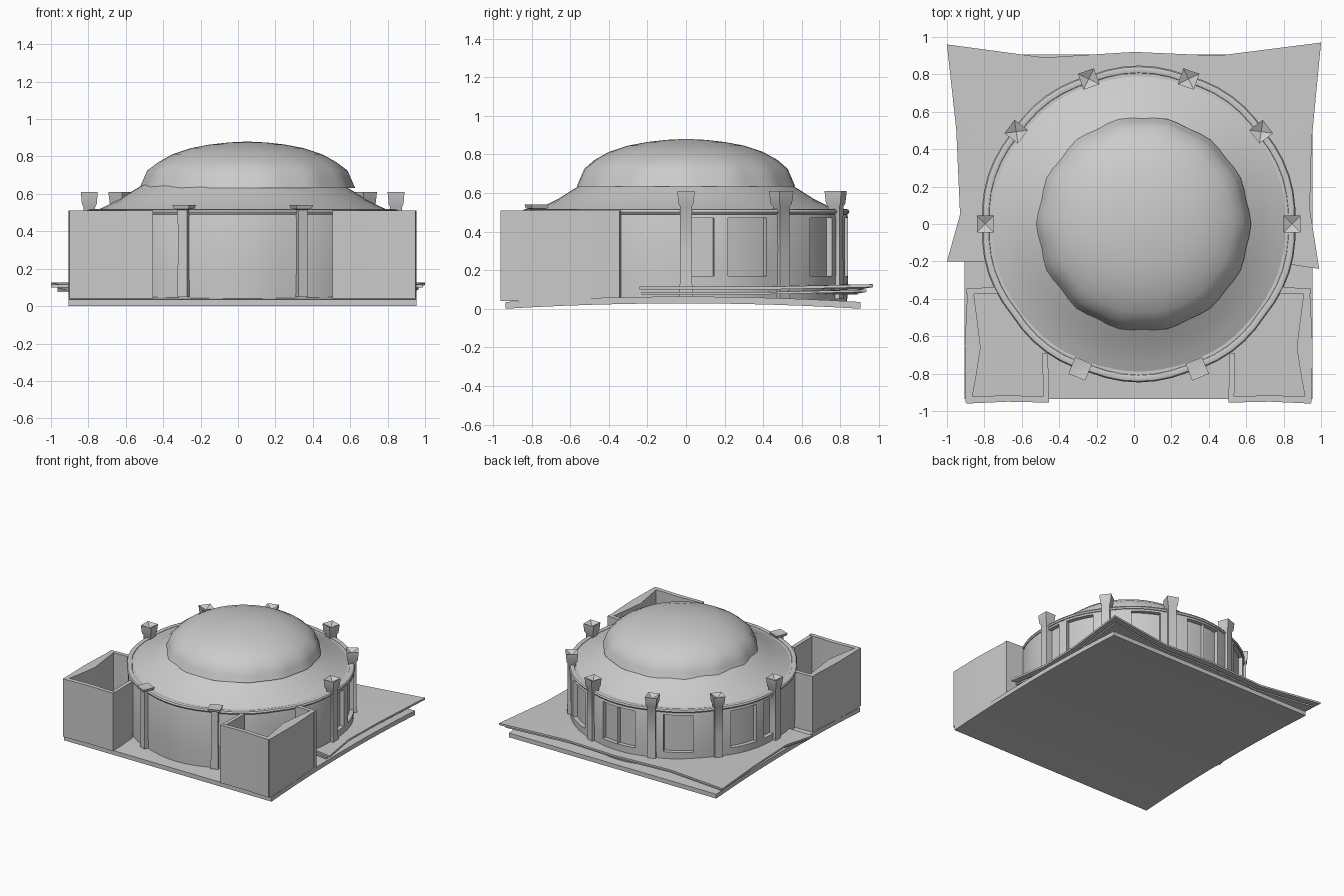
import bpy, bmesh, math
from math import sin, cos, radians, pi
from mathutils import Vector

cube = bpy.data.objects.get("Cube")
if cube:
    bpy.data.objects.remove(cube, do_unlink=True)

CX = 0.025  # axis of the hall

stone = bpy.data.materials.new("grey stone")
stone.use_nodes = True
GREY = (0.6, 0.6, 0.6, 1)
stone.diffuse_color = GREY
stone.node_tree.nodes["Principled BSDF"].inputs["Base Color"].default_value = GREY


def finish(name, bm, loc=(CX, 0, 0), angle=35):
    """Turn a bmesh into a shaded object."""
    bmesh.ops.recalc_face_normals(bm, faces=bm.faces)
    mesh = bpy.data.meshes.new(name)
    bm.to_mesh(mesh)
    bm.free()
    mesh.materials.append(stone)
    ob = bpy.data.objects.new(name, mesh)
    ob.location = loc
    bpy.context.collection.objects.link(ob)
    bpy.ops.object.select_all(action='DESELECT')
    ob.select_set(True)
    bpy.context.view_layer.objects.active = ob
    bpy.ops.object.shade_smooth_by_angle(angle=radians(angle))
    return ob


def lathe(profile, segs, wave=None, start=0.0):
    """Revolve (radius, z) points; wave(angle, ring) scales the radius."""
    bm = bmesh.new()
    rings = []
    for i, (r, z) in enumerate(profile):
        if r == 0:
            rings.append([bm.verts.new((0, 0, z))] * segs)
            continue
        ring = []
        for k in range(segs):
            a = start + 2 * pi * k / segs
            rr = r * (wave(a, i) if wave else 1)
            ring.append(bm.verts.new((rr * cos(a), rr * sin(a), z)))
        rings.append(ring)
    for lo, hi in zip(rings, rings[1:]):
        for k in range(segs):
            n = (k + 1) % segs
            quad = dict.fromkeys((lo[k], lo[n], hi[n], hi[k]))
            bm.faces.new(list(quad))
    return bm


def prism(name, pts, z0, z1, mirror=1):
    """Upright wall from a plan outline."""
    bm = bmesh.new()
    face = bm.faces.new([bm.verts.new((x * mirror, y, z0)) for x, y in pts])
    top = bmesh.ops.extrude_face_region(bm, geom=[face])["geom"]
    bmesh.ops.translate(bm, vec=(0, 0, z1 - z0),
                        verts=[v for v in top if isinstance(v, bmesh.types.BMVert)])
    return finish(name, bm)


# Ground slab, arched gently from front to back
bm = bmesh.new()
bmesh.ops.create_grid(bm, x_segments=6, y_segments=12, size=1)
for v in bm.verts:
    y = v.co.y
    v.co = (v.co.x * 0.93, y * 0.92 - 0.015, 0.028 * (1 - y * y))
slab = bmesh.ops.extrude_face_region(bm, geom=bm.faces[:])["geom"]
bmesh.ops.translate(bm, vec=(0, 0, 0.035),
                    verts=[v for v in slab if isinstance(v, bmesh.types.BMVert)])
finish("ground_slab", bm)

# Rear terrace: two thin sheets with drawn-out corners
outline = [(-1, -0.2), (-0.83, -0.2), (0.86, -0.22), (0.99, -0.24), (0.94, 0.08),
           (0.95, 0.45), (1, 0.97), (0.45, 0.9), (0, 0.92), (-0.48, 0.89),
           (-1, 0.96), (-0.95, 0.5), (-0.93, 0.05)]


def terrace(name, scale, z, thick):
    bm = bmesh.new()
    layers = []
    for h in (z, z + thick):
        ring = []
        for x, y in outline:
            lift = 0.012 if abs(x) > 0.98 and y > 0 else 0
            ring.append(bm.verts.new((x * scale, y * scale, h + lift)))
        hub = bm.verts.new((0, 0.2, h))
        for k in range(len(ring)):
            bm.faces.new((ring[k - 1], ring[k], hub))
        layers.append(ring)
    a, b = layers
    for k in range(len(a)):
        bm.faces.new((a[k - 1], a[k], b[k], b[k - 1]))
    finish(name, bm, (0, 0, 0), 25)


terrace("terrace_top", 1, 0.1, 0.015)
terrace("terrace_underlayer", 0.965, 0.075, 0.012)

# Round hall wall with recessed panels around the rear half
bm = lathe([(0.825, 0.04), (0.83, 0.17), (0.83, 0.47), (0.82, 0.51), (0.78, 0.51)], 72,
           lambda a, i: 1 + 0.012 * abs(sin(5 * a)))
windows = [(0, 10), (15, 30), (50, 65), (80, 90)]
for lo, hi in windows:
    for flip in (False, True):
        panel = []
        for f in bm.faces:
            c = f.calc_center_median()
            ang = math.degrees(math.atan2(c.y, -c.x if flip else c.x))
            if lo < ang < hi and 0.2 < c.z < 0.45:
                panel.append(f)
        if not panel:
            continue
        geom = bmesh.ops.extrude_face_region(bm, geom=panel)["geom"]
        bmesh.ops.delete(bm, geom=panel, context='FACES')
        for v in geom:
            if isinstance(v, bmesh.types.BMVert):
                v.co.x *= 0.96
                v.co.y *= 0.96
finish("hall_wall", bm)

# Sloping lower roof and its round cornice
bm = lathe([(0.81, 0.5), (0.74, 0.53), (0.66, 0.57), (0.59, 0.615), (0.53, 0.65)], 48)
finish("lower_roof", bm)
ring = [(0.815 + 0.022 * cos(t * pi / 4), 0.502 + 0.016 * sin(t * pi / 4)) for t in range(9)]
bm = lathe(ring, 60, lambda a, i: 1 + 0.012 * abs(sin(5 * a)))
bmesh.ops.remove_doubles(bm, verts=bm.verts, dist=0.0005)
finish("cornice", bm)

# Dome with a slightly wavy overhanging edge
bm = lathe([(0.5, 0.64), (0.57, 0.632), (0.55, 0.68), (0.53, 0.725), (0.475, 0.77),
            (0.4, 0.812), (0.3, 0.845), (0.2, 0.864), (0.1, 0.875), (0, 0.88)], 56,
           lambda a, i: 1 + (0.01 * cos(14 * a) if i in (1, 2, 3) else 0))
finish("dome", bm, (0.05, 0, 0), 45)

# Square pillars with flared, dished caps; low ones at the front
tall = [(0.047, 0.05), (0.043, 0.3), (0.044, 0.53), (0.056, 0.545), (0.064, 0.61), (0, 0.585)]
low = [(0.04, 0.05), (0.036, 0.3), (0.038, 0.515), (0.06, 0.52), (0.068, 0.54), (0, 0.53)]
pillars = [(0, tall), (37, tall), (71, tall), (109, tall), (143, tall), (180, tall),
           (-68, low), (-112, low)]
for n, (deg, shape) in enumerate(pillars):
    a = radians(deg)
    bm = lathe(shape, 4, start=a + pi / 4)
    rad = 0.82 if shape is tall else 0.835
    finish(f"pillar_{n + 1}", bm, (CX + rad * cos(a), rad * sin(a), 0), 30)

# Open-topped front annexes, mirrored left and right
for side, s in (("left", 1), ("right", -1)):
    prism(f"{side}_annex_outer_wall",
          [(0.925, -0.955), (0.93, -0.65), (0.915, -0.345), (0.885, -0.345),
           (0.865, -0.5), (0.845, -0.66), (0.87, -0.82), (0.895, -0.955)], 0.04, 0.51, s)
    prism(f"{side}_annex_front_wall",
          [(0.48, -0.955), (0.7, -0.95), (0.92, -0.96), (0.92, -0.925),
           (0.7, -0.915), (0.48, -0.925)], 0.04, 0.51, s)
    prism(f"{side}_annex_inner_wall",
          [(0.48, -0.955), (0.51, -0.955), (0.515, -0.69), (0.485, -0.69)], 0.04, 0.505, s)
    prism(f"{side}_annex_rear_wall",
          [(0.72, -0.37), (0.92, -0.375), (0.92, -0.345), (0.72, -0.335)], 0.04, 0.51, s)
